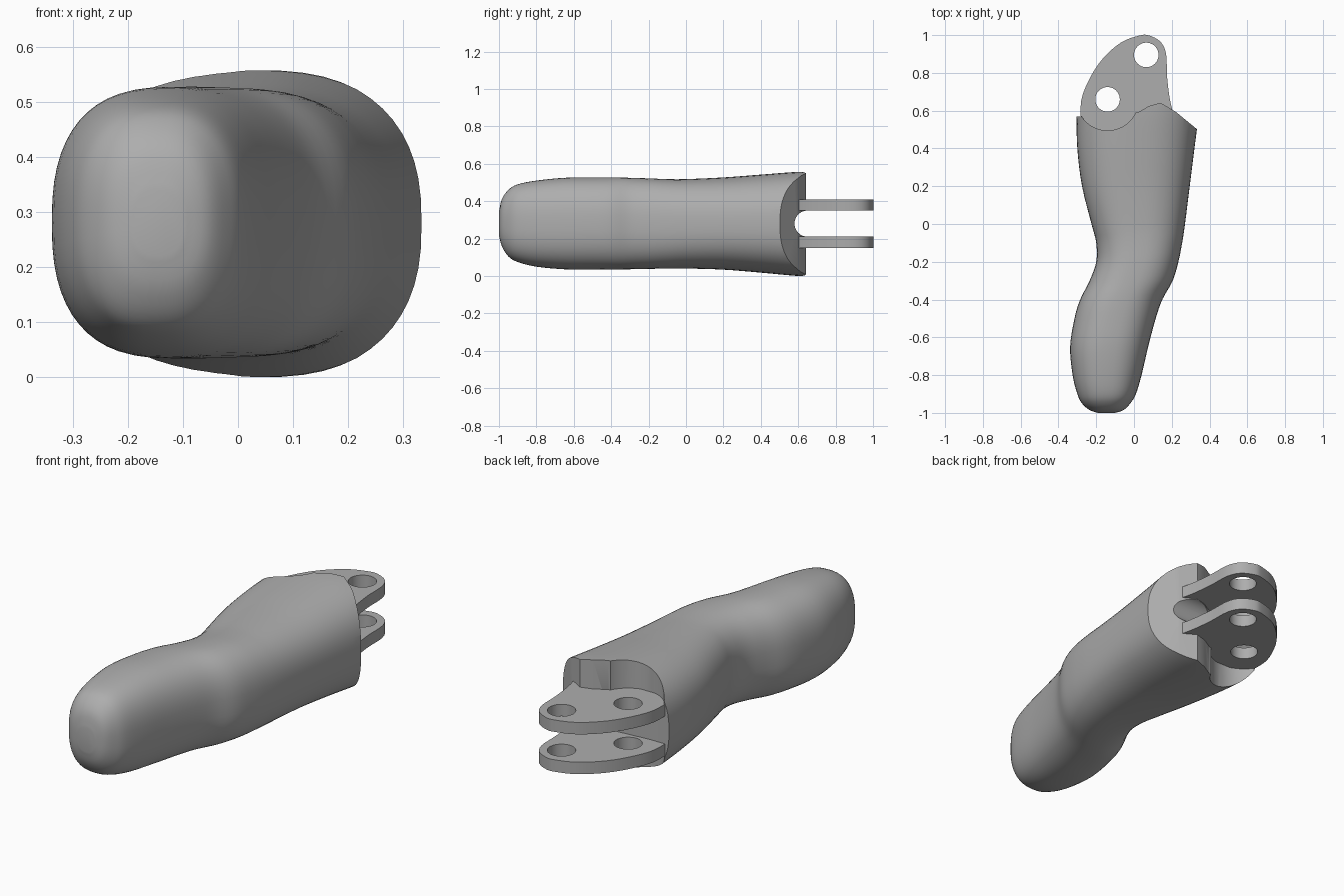
import bpy
import bmesh
import math

old = bpy.data.objects.get("Cube")
if old:
    bpy.data.objects.remove(old)

grey = bpy.data.materials.new("plain grey")
grey.use_nodes = True
colour = (0.42, 0.42, 0.42, 1)
grey.diffuse_color = colour
grey.node_tree.nodes["Principled BSDF"].inputs["Base Color"].default_value = colour


def finish(bm, name):
    bmesh.ops.recalc_face_normals(bm, faces=bm.faces)
    mesh = bpy.data.meshes.new(name)
    bm.to_mesh(mesh)
    bm.free()
    obj = bpy.data.objects.new(name, mesh)
    bpy.context.collection.objects.link(obj)
    mesh.materials.append(grey)
    return obj


def spline(rows, steps):
    """Smooth interpolation through a list of tuples."""
    result = []
    for i in range(len(rows) - 1):
        a, b, c, d = rows[max(i - 1, 0)], rows[i], rows[i + 1], rows[min(i + 2, len(rows) - 1)]
        for s in range(steps):
            t = s / steps
            result.append(tuple(
                q + t * ((r - p) / 2 + t * (p - 2.5 * q + 2 * r - w / 2 + t * (1.5 * (q - r) + (w - p) / 2)))
                for p, q, r, w in zip(a, b, c, d)))
    return result + [rows[-1]]


def loft(name, rows, sides=56, power=2.5):
    """Skin of rounded-box sections along y; rows hold y, x range, z range."""
    bm = bmesh.new()
    rings = []
    for y, x0, x1, z0, z1 in rows:
        ring = []
        for k in range(sides):
            a = math.tau * k / sides
            c, s = math.cos(a), math.sin(a)
            u = math.copysign(abs(c) ** (2 / power), c)
            v = math.copysign(abs(s) ** (2 / power), s)
            ring.append(bm.verts.new(((x0 + x1 + u * (x1 - x0)) / 2, y, (z0 + z1 + v * (z1 - z0)) / 2)))
        rings.append(ring)
    for a, b in zip(rings, rings[1:]):
        for k in range(sides):
            n = (k + 1) % sides
            bm.faces.new((a[k], a[n], b[n], b[k]))
    bm.faces.new(rings[0])
    bm.faces.new(rings[-1])
    return finish(bm, name)


def prism(name, points, start, end, axis="z"):
    """Extrudes an outline of (x, y) along z, or of (y, z) along x."""
    bm = bmesh.new()

    def place(p, h):
        return (p[0], p[1], h) if axis == "z" else (h, p[0], p[1])

    low = [bm.verts.new(place(p, start)) for p in points]
    high = [bm.verts.new(place(p, end)) for p in points]
    bm.faces.new(low)
    bm.faces.new(high)
    for i in range(len(points)):
        j = (i + 1) % len(points)
        bm.faces.new((low[i], low[j], high[j], high[i]))
    return finish(bm, name)


def circle(centre, radius, sides=40):
    return [(centre[0] + radius * math.cos(math.tau * k / sides),
             centre[1] + radius * math.sin(math.tau * k / sides)) for k in range(sides)]


def cut(obj, cutter):
    mod = obj.modifiers.new("cut", "BOOLEAN")
    mod.operation = "DIFFERENCE"
    mod.solver = "EXACT"
    mod.object = cutter
    cutter.hide_render = True
    bpy.context.view_layer.objects.active = obj
    bpy.ops.object.modifier_apply(modifier=mod.name)
    bpy.data.objects.remove(cutter)


def smooth(obj, angle):
    bpy.ops.object.select_all(action="DESELECT")
    obj.select_set(True)
    bpy.context.view_layer.objects.active = obj
    bpy.ops.object.shade_smooth_by_angle(angle=math.radians(angle))


# Bent finger body
sections = [
    (-1.0, -0.19, -0.10, 0.22, 0.34),
    (-0.985, -0.235, -0.055, 0.16, 0.41),
    (-0.95, -0.275, -0.02, 0.105, 0.46),
    (-0.9, -0.30, 0.01, 0.075, 0.49),
    (-0.8, -0.325, 0.04, 0.05, 0.51),
    (-0.65, -0.338, 0.075, 0.036, 0.525),
    (-0.5, -0.315, 0.115, 0.034, 0.527),
    (-0.4, -0.285, 0.15, 0.034, 0.527),
    (-0.3, -0.235, 0.205, 0.036, 0.525),
    (-0.2, -0.20, 0.235, 0.038, 0.522),
    (-0.1, -0.20, 0.255, 0.04, 0.518),
    (0.0, -0.225, 0.27, 0.04, 0.518),
    (0.2, -0.275, 0.295, 0.034, 0.527),
    (0.4, -0.30, 0.32, 0.018, 0.542),
    (0.6, -0.305, 0.345, 0, 0.557),
    (0.7, -0.305, 0.35, 0, 0.557),
]
body = loft("finger_body", spline(sections, 4))

# Slanted rear end
cut(body, prism("rear_cutter", [(-0.5, 0.57), (-0.2, 0.57), (0.02, 0.59), (0.08, 0.625), (0.14, 0.642),
                                (0.22, 0.595), (0.5, 0.365), (0.5, 0.9), (-0.5, 0.9)], -0.2, 0.8))

# Round knuckle clearances above and below the fork
knuckle = (-0.14, 0.66)
for low, high in ((0.405, 0.8), (-0.2, 0.155)):
    cut(body, prism("scoop_cutter", circle(knuckle, 0.165), low, high))

# Slot with a rounded inner end, between the fork plates
slot = [(0.65 - 0.07 * math.sin(math.pi * k / 16), 0.28 + 0.07 * math.cos(math.pi * k / 16)) for k in range(17)]
cut(body, prism("slot_cutter", slot + [(0.9, 0.21), (0.9, 0.35)], -0.5, 0.5, "x"))
smooth(body, 35)

# Two fork plates with pin holes
edge = spline([(-0.28, 0.53), (-0.28, 0.65), (-0.24, 0.76), (-0.17, 0.87), (-0.07, 0.96), (0.03, 0.998),
               (0.08, 0.998), (0.14, 0.965), (0.17, 0.9), (0.175, 0.78), (0.19, 0.66), (0.21, 0.58)], 4)
for name, low in (("upper_fork_plate", 0.35), ("lower_fork_plate", 0.15)):
    plate = prism(name, edge + [(0.2, 0.5), (-0.26, 0.5)], low, low + 0.06)
    for centre in (knuckle, (0.065, 0.895)):
        cut(plate, prism("hole_cutter", circle(centre, 0.065), 0, 0.6))
    smooth(plate, 30)
